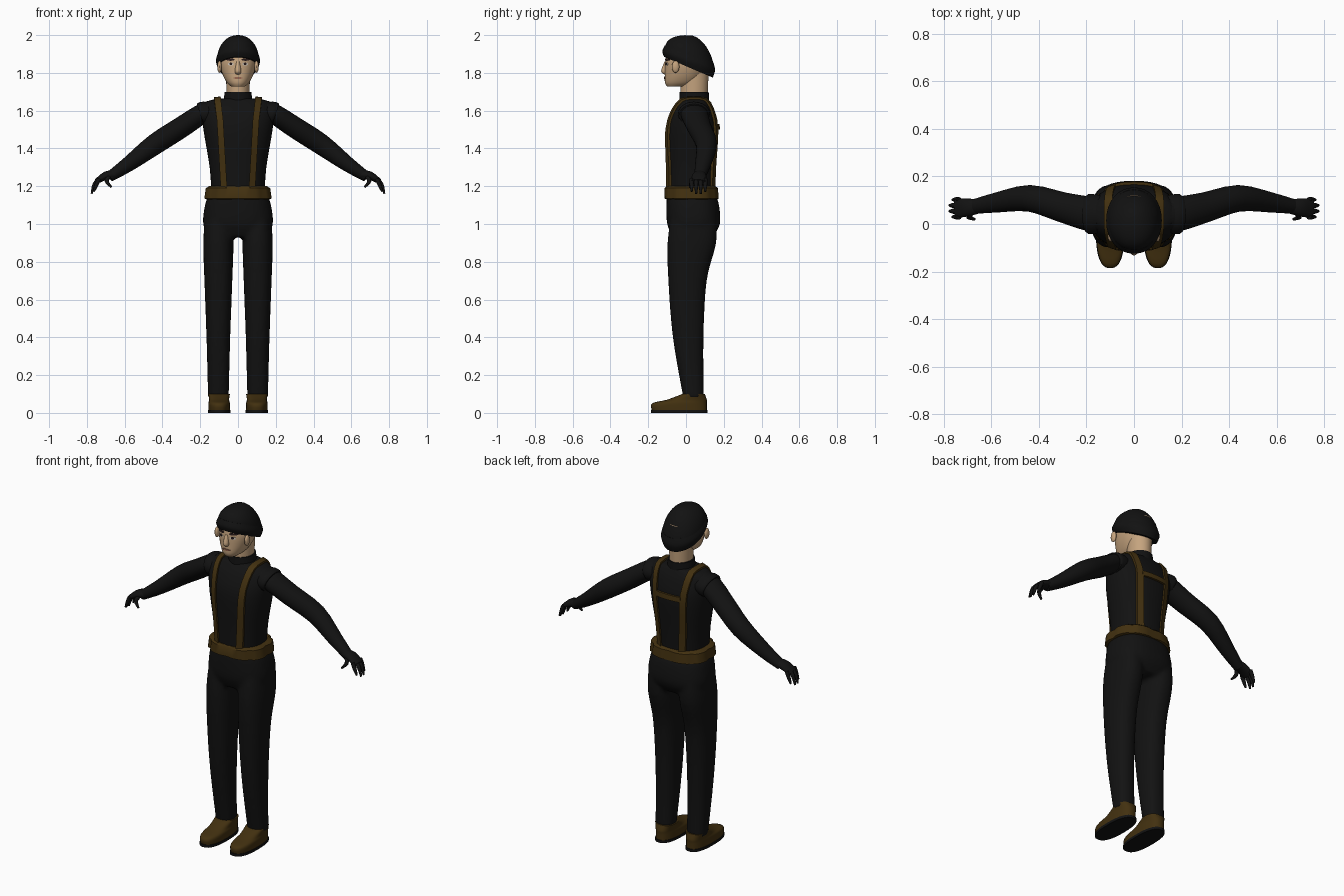
import bpy, bmesh, math
from mathutils import Vector
from mathutils.bvhtree import BVHTree

cube = bpy.data.objects.get("Cube")
if cube:
    bpy.data.objects.remove(cube, do_unlink=True)


def material(name, *rgb):
    m = bpy.data.materials.new(name)
    m.use_nodes = True
    m.diffuse_color = (*rgb, 1)
    node = next(n for n in m.node_tree.nodes if n.type == 'BSDF_PRINCIPLED')
    node.inputs["Base Color"].default_value = (*rgb, 1)
    node.inputs["Roughness"].default_value = 0.9
    return m


BLACK = material("black cloth", 0.006, 0.006, 0.006)
BROWN = material("brown leather", 0.055, 0.03, 0.005)
SKIN = material("skin", 0.56, 0.37, 0.21)
LIP = material("lip", 0.3, 0.13, 0.08)
WHITE = material("eye white", 0.6, 0.55, 0.48)
DARK = material("dark hair", 0.02, 0.01, 0.01)
parts = []


def finish(name, bm, mat, mirror=False):
    bmesh.ops.recalc_face_normals(bm, faces=bm.faces)
    mesh = bpy.data.meshes.new(name)
    bm.to_mesh(mesh)
    bm.free()
    mesh.materials.append(mat)
    ob = bpy.data.objects.new(name, mesh)
    bpy.context.collection.objects.link(ob)
    if mirror:
        ob.modifiers.new("Mirror", 'MIRROR').use_mirror_merge = False
    parts.append(ob)
    return ob


def spline(keys, cuts):
    """Smooth curve through key tuples, with the given steps per span."""
    out = []
    last = len(keys) - 1
    for i in range(last):
        a, b, c, d = (keys[min(max(k, 0), last)] for k in range(i - 1, i + 3))
        for k in range(cuts):
            t = k / cuts
            out.append([q + t / 2 * (r - p + t * (2 * p - 5 * q + 4 * r - s
                                                  + t * (3 * (q - r) + s - p)))
                        for p, q, r, s in zip(a, b, c, d)])
    return out + [keys[-1]]


def skin_rings(bm, rings):
    """Bridge closed rings of points and cap both ends."""
    loops = [[bm.verts.new(p) for p in ring] for ring in rings]
    n = len(loops[0])
    for a, b in zip(loops, loops[1:]):
        for i in range(n):
            j = (i + 1) % n
            bm.faces.new((a[i], a[j], b[j], b[i]))
    bm.faces.new(loops[0])
    bm.faces.new(loops[-1])


def loft(bm, keys, cx=0, sides=32, power=2.3, cuts=4, groove=0):
    """Keys are (z, half width, front y, back y[, front-to-back drop])."""
    rings = []
    for z, rx, front, back, *drop in spline(keys, cuts):
        ring = []
        for i in range(sides):
            angle = math.tau * i / sides
            scale = 0.95 if groove and i % groove == 0 else 1
            u, v = (scale * math.copysign(abs(w) ** (2 / power), w)
                    for w in (math.cos(angle), math.sin(angle)))
            ring.append((cx + rx * u, (front + back + (back - front) * v) / 2,
                         z - v * sum(drop) / 2))
        rings.append(ring)
    skin_rings(bm, rings)


def lofted(name, mat, keys, mirror=False, **options):
    bm = bmesh.new()
    loft(bm, keys, **options)
    return finish(name, bm, mat, mirror)


def tube(bm, keys, sides=20):
    """Keys are (x, y, z, radius along y, radius across)."""
    path = spline(keys, 3)
    points = [Vector(p[:3]) for p in path]
    rings = []
    for i, (*_, wide, thin) in enumerate(path):
        ahead = points[min(i + 1, len(path) - 1)] - points[max(i - 1, 0)]
        up = ahead.cross(Vector((0, 1, 0))).normalized()
        side = up.cross(ahead).normalized()
        angles = [math.tau * k / sides for k in range(sides)]
        rings.append([points[i] + side * wide * math.cos(a) + up * thin * math.sin(a)
                      for a in angles])
    skin_rings(bm, rings)


# Trousers: legs and pelvis fused into one smooth surface
bm = bmesh.new()
for cx in (-0.104, 0.104):
    loft(bm, [(0.08, 0.055, -0.015, 0.095), (0.4, 0.063, -0.07, 0.093),
              (0.7, 0.074, -0.094, 0.11), (0.9, 0.08, -0.098, 0.16),
              (1.04, 0.07, -0.08, 0.16)], cx=cx)
loft(bm, [(0.93, 0.15, -0.07, 0.14), (1, 0.185, -0.1, 0.18),
          (1.1, 0.175, -0.104, 0.175), (1.16, 0.155, -0.1, 0.155)], power=2.5)
trousers = finish("trousers", bm, BLACK)
fuse = trousers.modifiers.new("Fuse", 'REMESH')
fuse.mode, fuse.voxel_size, fuse.use_smooth_shade = 'VOXEL', 0.012, True
soften = trousers.modifiers.new("Soften", 'SMOOTH')
soften.factor, soften.iterations = 0.5, 5

# Shoes and soles
lofted("shoe", BROWN, [(0.01, 0.057, -0.18, 0.11), (0.05, 0.057, -0.18, 0.11),
                       (0.07, 0.053, -0.1, 0.11), (0.1, 0.057, -0.02, 0.1)],
       mirror=True, cx=0.1, power=2.5)
lofted("sole", BLACK, [(0, 0.06, -0.186, 0.115), (0.015, 0.06, -0.186, 0.115)],
       mirror=True, cx=0.1, power=2.5, cuts=1)

# Torso, collar and belt
bm = bmesh.new()
loft(bm, [(1.15, 0.14, -0.1, 0.15), (1.3, 0.15, -0.103, 0.156), (1.5, 0.183, -0.106, 0.168),
          (1.6, 0.19, -0.075, 0.148), (1.65, 0.16, -0.04, 0.125), (1.665, 0.08, -0.025, 0.115)],
     sides=40)
body = BVHTree.FromBMesh(bm)
finish("torso", bm, BLACK)
lofted("collar", BLACK, [(1.63, 0.08, -0.036, 0.124), (1.7, 0.07, -0.034, 0.12)],
       power=2, cuts=1)
lofted("belt", BROWN, [(1.13, 0.165, -0.1, 0.16), (1.135, 0.18, -0.116, 0.175),
                       (1.19, 0.172, -0.114, 0.17), (1.2, 0.155, -0.105, 0.158)],
       sides=40, groove=5, power=2.5, cuts=1)


# Harness, laid over the torso surface
def ribbon(name, steps, half_width, mirror):
    rings = []
    for origin, d in steps:
        a, b = (body.ray_cast(origin + s * half_width, d)[0] for s in (-1, 1))
        rings.append([a + d * 0.012, b + d * 0.012, b - d * 0.006, a - d * 0.006])
    bm = bmesh.new()
    skin_rings(bm, rings)
    finish(name, bm, BROWN, mirror)


steps = []
for i in range(-13, 14):
    turn = math.pi / 2 * min(max(i / 6, -1), 1)
    below = max(abs(i) - 6, 0)
    origin = Vector((0.095 + 0.015 * math.cos(turn) - 0.003 * below, 0.04, 1.55 - 0.053 * below))
    steps.append((origin, Vector((0, math.sin(turn), math.cos(turn)))))
ribbon("shoulder_strap", steps, Vector((0.017, 0, 0)), True)
ribbon("back_strap", [(Vector((i * 0.02, 0.04, 1.515)), Vector((0, 1, 0)))
                      for i in range(-4, 5)], Vector((0, 0, 0.015)), False)

# Armholes and sleeves
bm = bmesh.new()
tube(bm, [(0.1, 0.042, 1.59, 0.07, 0.05), (0.18, 0.042, 1.584, 0.085, 0.064),
          (0.2, 0.042, 1.58, 0.077, 0.058)])
finish("armhole", bm, BLACK, True)
bm = bmesh.new()
tube(bm, [(0.14, 0.04, 1.605, 0.07, 0.05), (0.2, 0.045, 1.578, 0.072, 0.053),
          (0.3, 0.07, 1.512, 0.064, 0.056), (0.44, 0.108, 1.422, 0.056, 0.055),
          (0.58, 0.09, 1.317, 0.042, 0.04), (0.68, 0.072, 1.25, 0.03, 0.027)])
finish("sleeve", bm, BLACK, True)

# Gloved hands
bm = bmesh.new()
tube(bm, [(0.65, 0.073, 1.262, 0.028, 0.024), (0.7, 0.07, 1.255, 0.038, 0.023),
          (0.75, 0.065, 1.225, 0.04, 0.013)])
r = 0.011
for i in range(4):
    y = 0.03 + 0.024 * i
    short = 0.012 if i in (0, 3) else 0
    tube(bm, [(0.735, y, 1.24, r, r), (0.76 - short, y, 1.21, r, r),
              (0.775 - short, y, 1.16 + short, r / 2, r / 2)], 10)
tube(bm, [(0.685, 0.045, 1.25, r, r), (0.695, 0.03, 1.225, r, r),
          (0.67, 0.02, 1.195, r / 2, r / 2)], 10)
finish("glove", bm, BLACK, True)

# Neck and head
lofted("neck", SKIN, [(1.68, 0.06, -0.03, 0.115), (1.82, 0.065, -0.03, 0.12)], power=2, cuts=1)
bm = bmesh.new()
loft(bm, [(1.727, 0.035, -0.1, 0), (1.75, 0.06, -0.112, 0.06), (1.8, 0.085, -0.112, 0.1),
          (1.86, 0.097, -0.11, 0.123), (1.92, 0.08, -0.1, 0.12)], power=2.2)
face = BVHTree.FromBMesh(bm)
finish("head", bm, SKIN)
lofted("nose", SKIN, [(1.792, 0.011, -0.116, -0.09), (1.81, 0.017, -0.132, -0.09),
                      (1.86, 0.009, -0.114, -0.09)], sides=14, power=2)
bm = bmesh.new()
bmesh.ops.create_uvsphere(bm, u_segments=14, v_segments=8, radius=1)
bmesh.ops.scale(bm, vec=(0.012, 0.02, 0.032), verts=bm.verts)
bmesh.ops.translate(bm, vec=(0.098, -0.055, 1.832), verts=bm.verts)
finish("ear", bm, SKIN, True)

# Knitted cap: a tilted dome over a thicker rolled edge, lower at the back
dome = []
for i in range(10):
    c, s = math.cos(i * math.pi / 20), math.sin(i * math.pi / 20)
    dome.append((1.86 + 0.14 * s, 0.112 * c, 0.015 - 0.13 * c, 0.015 + 0.135 * c, 0.1 * c * c))
lofted("cap", BLACK, dome, cuts=1, power=2.1)
lofted("cap_edge", BLACK, [(1.83, 0.106, -0.116, 0.142, 0.11), (1.865, 0.117, -0.125, 0.154, 0.1),
                           (1.9, 0.106, -0.112, 0.145, 0.09)], power=2.1)


# Painted face details, projected onto the head
def patch(name, mat, x, z, rx, rz, lift, mirror=True):
    ring = []
    for i in range(14):
        a = math.tau * i / 14
        start = Vector((x + rx * math.cos(a), -1, z + rz * math.sin(a)))
        ring.append(face.ray_cast(start, Vector((0, 1, 0)))[0])
    bm = bmesh.new()
    skin_rings(bm, [[p + Vector((0, depth, 0)) for p in ring] for depth in (-lift, 0.002)])
    finish(name, bm, mat, mirror)


patch("eye", WHITE, 0.038, 1.847, 0.016, 0.008, 0.002)
patch("iris", DARK, 0.038, 1.848, 0.008, 0.007, 0.004)
patch("eyebrow", DARK, 0.04, 1.87, 0.023, 0.006, 0.005)
patch("mouth", LIP, 0, 1.773, 0.026, 0.005, 0.004, mirror=False)

# Smooth shading that keeps hard edges
bpy.ops.object.select_all(action='DESELECT')
for ob in parts:
    ob.select_set(True)
bpy.context.view_layer.objects.active = parts[0]
bpy.ops.object.shade_smooth_by_angle(angle=math.radians(40))
